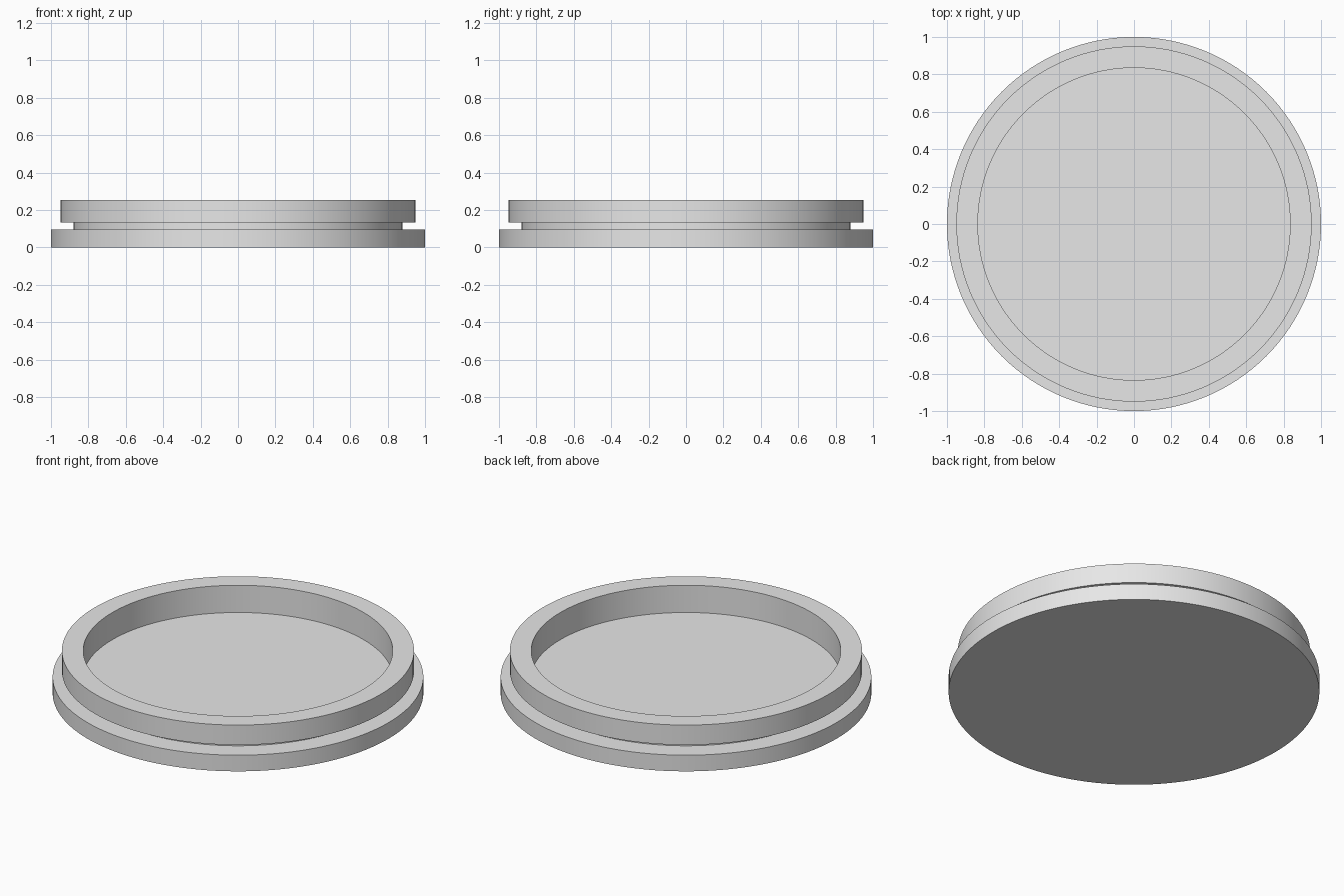
import bpy
import bmesh
import math

cube = bpy.data.objects.get("Cube")
if cube:
    bpy.data.objects.remove(cube, do_unlink=True)

SEGMENTS = 128

# Single plain grey
grey = bpy.data.materials.new("light_grey")
grey.use_nodes = True
colour = (0.8, 0.8, 0.8, 1)
grey.diffuse_color = colour
grey.node_tree.nodes["Principled BSDF"].inputs["Base Color"].default_value = colour


def lathe(name, profile):
    """Spin a radius/height profile, running from axis to axis, about z."""
    bm = bmesh.new()
    rings = []
    for r, z in profile:
        if r == 0:
            rings.append([bm.verts.new((0, 0, z))])
        else:
            rings.append([bm.verts.new((r * math.cos(a), r * math.sin(a), z))
                          for a in (math.tau * i / SEGMENTS for i in range(SEGMENTS))])
    for low, high in zip(rings, rings[1:]):
        for i in range(SEGMENTS):
            j = (i + 1) % SEGMENTS
            if len(low) == 1:
                bm.faces.new((low[0], high[j], high[i]))
            elif len(high) == 1:
                bm.faces.new((low[i], low[j], high[0]))
            else:
                bm.faces.new((low[i], low[j], high[j], high[i]))
    bmesh.ops.recalc_face_normals(bm, faces=bm.faces)
    mesh = bpy.data.meshes.new(name)
    bm.to_mesh(mesh)
    bm.free()
    mesh.materials.append(grey)
    obj = bpy.data.objects.new(name, mesh)
    bpy.context.collection.objects.link(obj)
    bpy.ops.object.select_all(action="DESELECT")
    obj.select_set(True)
    bpy.context.view_layer.objects.active = obj
    bpy.ops.object.shade_smooth_by_angle(angle=math.radians(30))
    return obj


# Round cap: wide base flange, narrow groove, raised hollow rim, recessed floor
base_top, groove_top, rim_top, floor = 0.096, 0.134, 0.252, 0.09
flange_r, groove_r, rim_r, inner_r = 1.0, 0.88, 0.95, 0.835
lathe("round_cap", [
    (0, 0), (flange_r, 0), (flange_r, base_top),
    (groove_r, base_top), (groove_r, groove_top),
    (rim_r, groove_top), (rim_r, rim_top),
    (inner_r, rim_top), (inner_r, floor), (0, floor),
])
